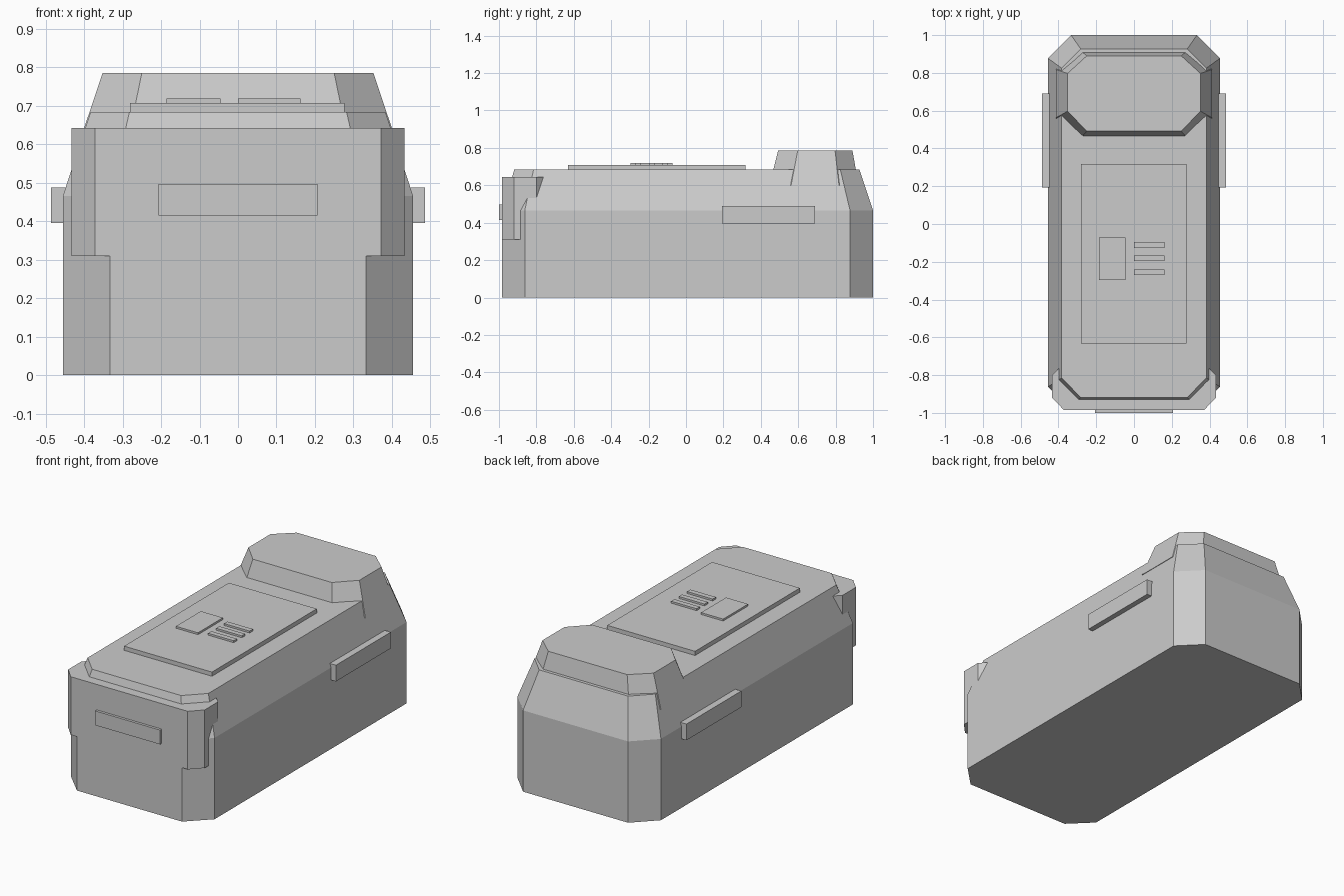
import bpy

if "Cube" in bpy.data.objects:
    bpy.data.objects.remove(bpy.data.objects["Cube"])

gray = bpy.data.materials.new("light_gray")
gray.diffuse_color = (0.6, 0.6, 0.6, 1)
gray.use_nodes = True
gray.node_tree.nodes["Principled BSDF"].inputs["Base Color"].default_value = gray.diffuse_color


def make(name, verts, faces):
    mesh = bpy.data.meshes.new(name)
    mesh.from_pydata(verts, [], faces)
    mesh.materials.append(gray)
    obj = bpy.data.objects.new(name, mesh)
    bpy.context.collection.objects.link(obj)
    return obj


def loft(name, rings):
    """Stack of equal-length counter-clockwise rings, capped at both ends."""
    n = len(rings[0])
    verts = [v for r in rings for v in r]
    faces = [tuple(reversed(range(n))), tuple(range(len(verts) - n, len(verts)))]
    for k in range(len(rings) - 1):
        a = k * n
        for i in range(n):
            j = (i + 1) % n
            faces.append((a + i, a + j, a + n + j, a + n + i))
    return make(name, verts, faces)


def octagon(xi, xo, y0, y1, y2, y3, z):
    """Chamfered rectangle: xi/xo half widths, y0..y3 from front to back."""
    return [(-xi, y0, z), (xi, y0, z), (xo, y1, z), (xo, y2, z),
            (xi, y3, z), (-xi, y3, z), (-xo, y2, z), (-xo, y1, z)]


def box(name, x0, x1, y0, y1, z0, z1):
    return loft(name, [[(x0, y0, z), (x1, y0, z), (x1, y1, z), (x0, y1, z)]
                       for z in (z0, z1)])


# Main body: vertical lower walls, tapered shoulder
loft("body", [
    octagon(0.333, 0.455, -0.983, -0.862, 0.877, 1.0, 0),
    octagon(0.333, 0.455, -0.983, -0.862, 0.877, 1.0, 0.466),
    octagon(0.282, 0.383, -0.918, -0.815, 0.825, 0.927, 0.684)])

# Chamfered block wrapped around the front end
loft("front_cap", [octagon(0.371, 0.433, -0.985, -0.92, -0.80, -0.737, z)
                   for z in (0.31, 0.643)])

# Raised tapered block at the rear
loft("rear_block", [
    octagon(0.288, 0.414, 0.446, 0.562, 0.818, 0.923, 0.60),
    octagon(0.25, 0.352, 0.492, 0.597, 0.797, 0.89, 0.785)])

# Front strip, side rails
box("front_strip", -0.206, 0.206, -1.0, -0.97, 0.415, 0.497)
for side, s in (("left", -1), ("right", 1)):
    xs = sorted((s * 0.40, s * 0.486))
    box(side + "_rail", xs[0], xs[1], 0.193, 0.69, 0.395, 0.488)

# Top panel with its square pad and three bars
box("top_panel", -0.28, 0.277, -0.632, 0.318, 0.66, 0.708)
box("square_pad", -0.186, -0.046, -0.297, -0.071, 0.70, 0.719)
for i, y in enumerate((-0.256, -0.182, -0.111)):
    box("bar_%d" % (i + 1), 0.0, 0.162, y - 0.015, y + 0.015, 0.70, 0.719)
